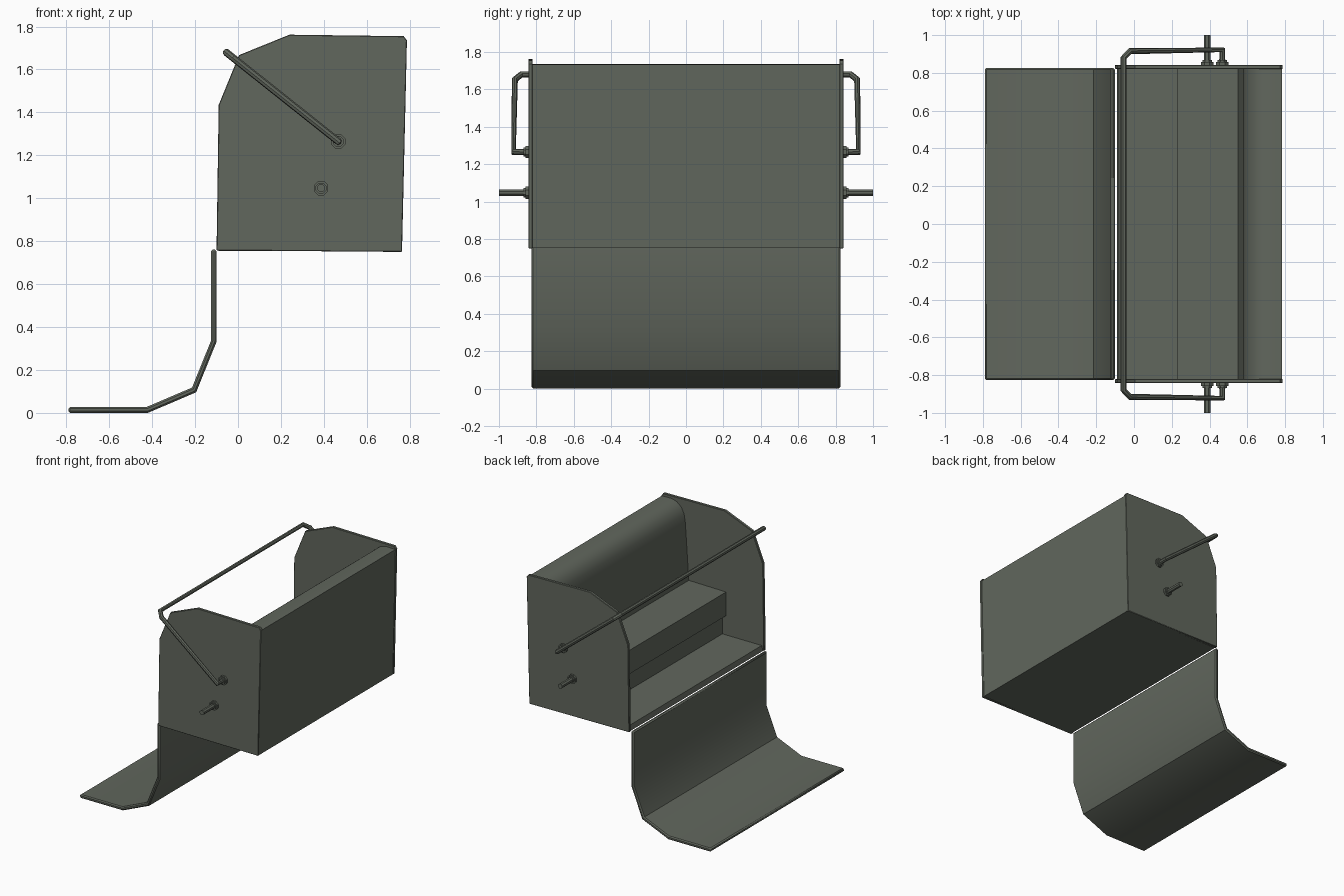
import bpy, bmesh, math
from mathutils import Vector

if "Cube" in bpy.data.objects:
    bpy.data.objects.remove(bpy.data.objects["Cube"])

paint = bpy.data.materials.new("dark_green_grey")
paint.diffuse_color = (0.12, 0.135, 0.11, 1)
paint.use_nodes = True
paint.node_tree.nodes["Principled BSDF"].inputs["Base Color"].default_value = paint.diffuse_color


def finish(ob, bevel=0.0):
    bpy.context.collection.objects.link(ob)
    ob.data.materials.append(paint)
    if bevel:
        m = ob.modifiers.new("bevel", 'BEVEL')
        m.width, m.segments, m.limit_method = bevel, 1, 'ANGLE'
        m.angle_limit = math.radians(60)
    bpy.context.view_layer.objects.active = ob
    ob.select_set(True)
    bpy.ops.object.shade_smooth_by_angle(angle=math.radians(30))
    ob.select_set(False)
    return ob


def extrude_profile(name, pts, y0, y1, bevel=0.0):
    """Prism of an xz outline running from y0 to y1."""
    bm = bmesh.new()
    face = bm.faces.new([bm.verts.new((x, y0, z)) for x, z in pts])
    ext = bmesh.ops.extrude_face_region(bm, geom=[face])
    verts = [v for v in ext["geom"] if isinstance(v, bmesh.types.BMVert)]
    bmesh.ops.translate(bm, verts=verts, vec=(0, y1 - y0, 0))
    bmesh.ops.recalc_face_normals(bm, faces=bm.faces)
    me = bpy.data.meshes.new(name)
    bm.to_mesh(me)
    bm.free()
    return finish(bpy.data.objects.new(name, me), bevel)


def peg(name, x, z, radius, y0, y1, sides):
    """Cylinder lying along y."""
    pts = [(x + radius * math.cos(math.tau * (i + .5) / sides),
            z + radius * math.sin(math.tau * (i + .5) / sides)) for i in range(sides)]
    return extrude_profile(name, pts, y0, y1)


# Seat body: floor, step, bench and rounded backrest in one profile
body = [(-0.09, 0.755), (0.762, 0.752), (0.784, 1.732), (0.70, 1.735), (0.655, 1.722),
        (0.615, 1.69), (0.59, 1.64), (0.58, 1.58), (0.55, 1.135), (0.228, 1.13),
        (0.228, 0.945), (0.26, 0.935), (0.26, 0.795), (-0.08, 0.795)]
extrude_profile("seat_body", body, -0.825, 0.825)

# Footrest: bent plate hanging in front of the seat
foot = [(-0.79, 0.004), (-0.42, 0.004), (-0.195, 0.10), (-0.10, 0.335), (-0.10, 0.765),
        (-0.125, 0.765), (-0.125, 0.342), (-0.214, 0.122), (-0.425, 0.032), (-0.79, 0.032)]
foot = [(x, max(0, z - 0.004)) for x, z in foot]
extrude_profile("footrest", foot, -0.825, 0.825, 0.008)

# Side panels, pivot washers and mounting pins on both sides
panel = [(-0.10, 0.757), (0.764, 0.75), (0.787, 1.735), (0.772, 1.755), (0.24, 1.762),
         (0.005, 1.667), (-0.09, 1.435)]
for s, side in ((-1, "near"), (1, "far")):
    extrude_profile(f"{side}_side_panel", panel, s * 0.82, s * 0.843, 0.003)
    peg(f"{side}_mounting_pin", 0.387, 1.047, 0.019, s * 0.84, s * 1.0, 8)
    for label, x, z in (("pin", 0.387, 1.047), ("bar", 0.467, 1.265)):
        peg(f"{side}_{label}_washer", x, z, 0.036, s * 0.84, s * 0.858, 8)
        peg(f"{side}_{label}_nut", x, z, 0.027, s * 0.855, s * 0.868, 8)

# Safety bar: one swept tube with cut corners
half = [(0.467, 0.845, 1.265), (0.467, 0.922, 1.265), (-0.02, 0.915, 1.652), (-0.055, 0.88, 1.68)]
path = half + [(x, -y, z) for x, y, z in reversed(half)]
curve = bpy.data.curves.new("safety_bar", 'CURVE')
curve.dimensions = '3D'
curve.bevel_depth = 0.017
curve.bevel_resolution = 2
curve.use_fill_caps = True
spline = curve.splines.new('POLY')
spline.points.add(len(path) - 1)
for p, co in zip(spline.points, path):
    p.co = (*co, 1)
tmp = bpy.data.objects.new("bar_path", curve)
mesh = bpy.data.meshes.new_from_object(tmp)
bpy.data.objects.remove(tmp)
mesh.materials.clear()
finish(bpy.data.objects.new("safety_bar", mesh))
